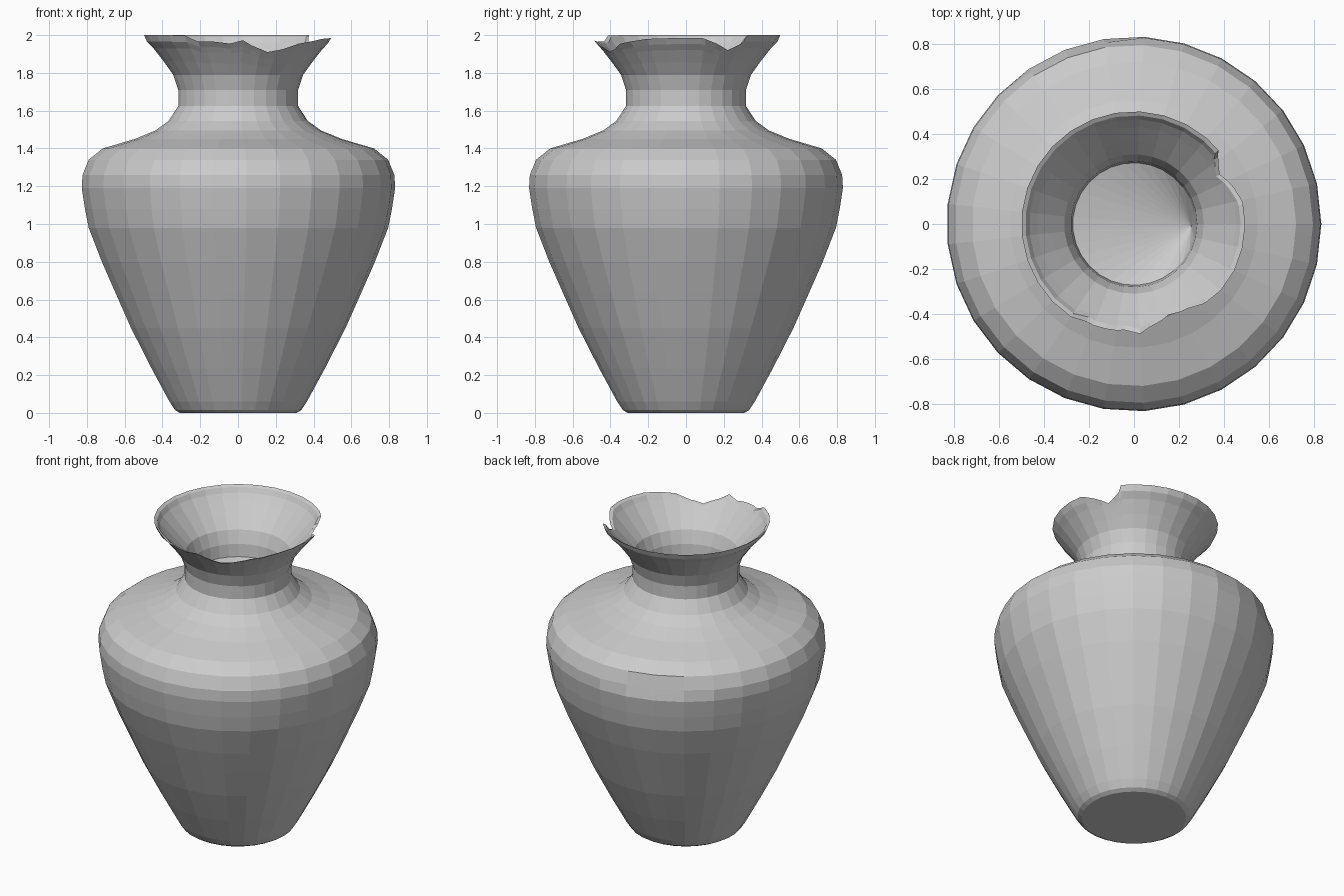
import bpy, bmesh
from math import cos, sin, pi, radians, floor

if "Cube" in bpy.data.objects:
    bpy.data.objects.remove(bpy.data.objects["Cube"])

SIDES = 29

# (radius, height) from the foot up to the intact rim
OUTER = [(.31, 0), (.335, .015), (.365, .06), (.46, .235), (.57, .45), (.65, .63),
         (.725, .80), (.795, .98), (.815, 1.08), (.832, 1.19), (.828, 1.26),
         (.795, 1.34), (.72, 1.40), (.55, 1.45), (.44, 1.495), (.37, 1.545),
         (.318, 1.625), (.318, 1.71), (.345, 1.79), (.395, 1.86), (.45, 1.93),
         (.485, 1.965), (.50, 2.0)]
# rim lip and inside of the throat
INNER = [(.482, 1.99), (.465, 1.96), (.43, 1.92), (.365, 1.85), (.31, 1.79),
         (.28, 1.71), (.272, 1.63)]
# broken rim: (angle in degrees, remaining height)
CHIPS = [(-125, 2.0), (-116, 1.965), (-105, 1.965), (-95, 1.955), (-86, 1.975),
         (-81, 1.945), (-69, 1.91), (-58, 1.925), (-47, 1.955), (-25, 1.98),
         (-5, 1.985), (10, 1.985), (20, 1.955), (30, 1.92), (35, 1.94),
         (39, 1.96), (41, 2.0)]


def rim_height(deg):
    deg = (deg + 180) % 360 - 180
    for (a, za), (b, zb) in zip(CHIPS, CHIPS[1:]):
        if a <= deg <= b:
            return za + (zb - za) * (deg - a) / (b - a)
    return 2.0


def radius_at(profile, z):
    pts = sorted(profile, key=lambda p: p[1])
    for (ra, za), (rb, zb) in zip(pts, pts[1:]):
        if za <= z <= zb:
            return ra + (rb - ra) * (z - za) / (zb - za)
    return pts[-1][0] if z > pts[-1][1] else pts[0][0]


def on_ring(deg, r, z):
    # point on the chord between two neighbouring facet corners
    step = 2 * pi / SIDES
    k = radians(deg) / step
    i = floor(k + 1e-6)
    t = max(0, k - i)
    a, b = i * step, (i + 1) * step
    return (r * (cos(a) * (1 - t) + cos(b) * t),
            r * (sin(a) * (1 - t) + sin(b) * t), z)


def column(bm, deg):
    top = rim_height(deg)
    verts = []
    for profile in (OUTER, INNER):
        for r, z in profile:
            if z > 1.8:
                z = 1.8 + (z - 1.8) * (top - 1.8) / .2
                r = radius_at(profile, z)
            # shallow scar on the back left shoulder
            if 92 < deg < 126 and 1.24 < z < 1.3:
                r *= .985
            verts.append(bm.verts.new(on_ring(deg, r, z)))
    return verts


# Vase body, neck and chipped rim
angles = [i * 360 / SIDES for i in range(SIDES)]
for a, _ in CHIPS:
    if min(abs((a - b + 180) % 360 - 180) for b in angles) > 1.0:
        angles.append(a % 360)
angles.sort()

bm = bmesh.new()
cols = [column(bm, a) for a in angles]
for c, d in zip(cols, cols[1:] + cols[:1]):
    for i in range(len(c) - 1):
        bm.faces.new((c[i], d[i], d[i + 1], c[i + 1]))
bm.faces.new([c[0] for c in reversed(cols)])

# Sloping floor of the throat, fanning out from one point at the right
apex = bm.verts.new((.255, -.01, 1.53))
for c, d in zip(cols, cols[1:] + cols[:1]):
    bm.faces.new((c[-1], d[-1], apex))

bmesh.ops.recalc_face_normals(bm, faces=bm.faces)
mesh = bpy.data.meshes.new("vase")
bm.to_mesh(mesh)
bm.free()
vase = bpy.data.objects.new("vase", mesh)
bpy.context.collection.objects.link(vase)
